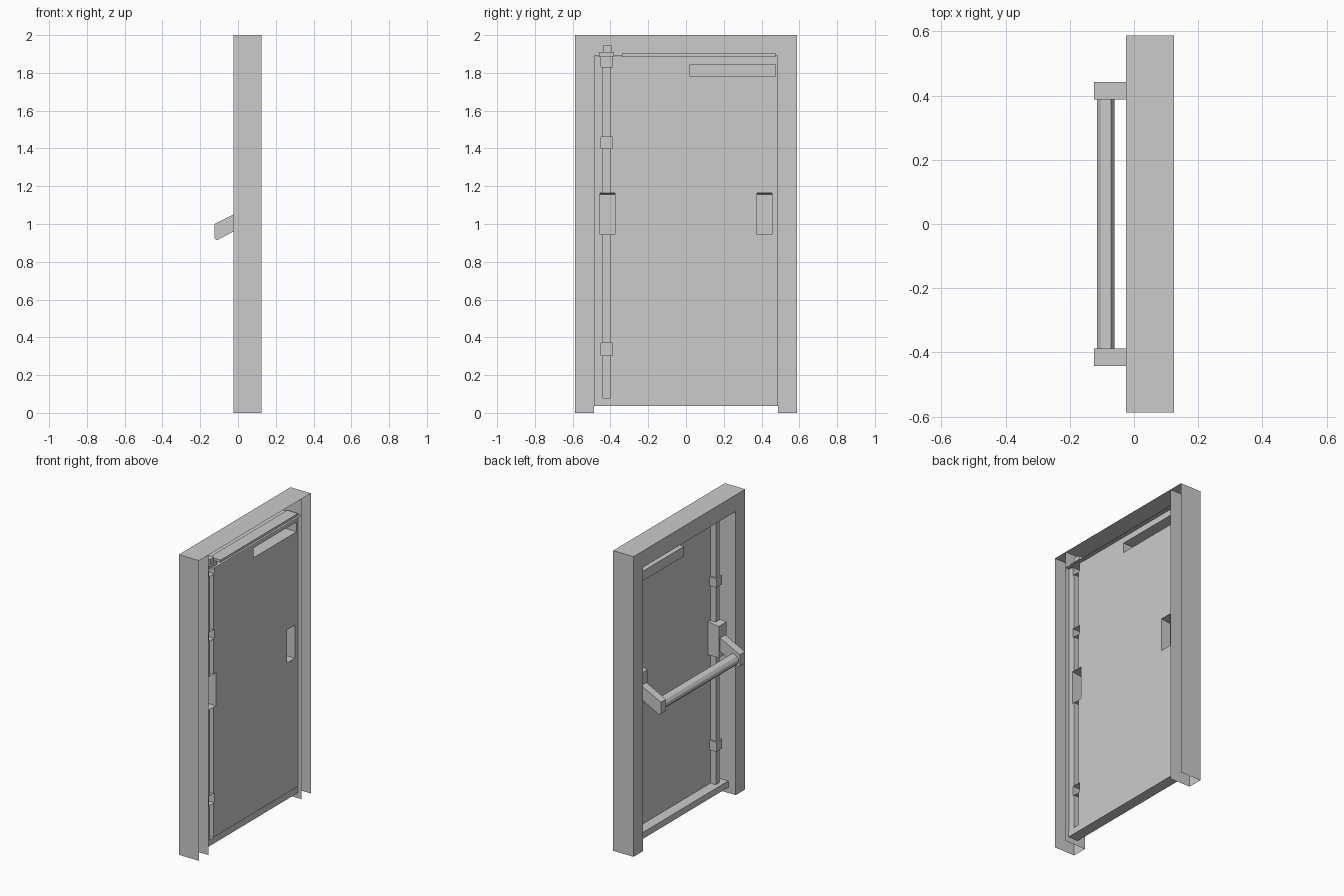
import bpy, bmesh

if "Cube" in bpy.data.objects:
    bpy.data.objects.remove(bpy.data.objects["Cube"])

BACK = 0.10  # plane of the door sheet


def finish(name, bm):
    me = bpy.data.meshes.new(name)
    bm.to_mesh(me)
    bm.free()
    ob = bpy.data.objects.new(name, me)
    bpy.context.collection.objects.link(ob)
    return ob


def box(name, x, y, z, omit=()):
    """Box from ranges; omit drops sides such as '+x' to leave an open shell."""
    bm = bmesh.new()
    bmesh.ops.create_cube(bm, size=1)
    bm.normal_update()
    drop = []
    for f in bm.faces:
        for i, a in enumerate("xyz"):
            if abs(f.normal[i]) > 0.5 and ("+" if f.normal[i] > 0 else "-") + a in omit:
                drop.append(f)
    bmesh.ops.delete(bm, geom=drop, context='FACES')
    for v in bm.verts:
        for i, r in enumerate((x, y, z)):
            v.co[i] = (r[0] + r[1]) / 2 + v.co[i] * (r[1] - r[0])
    return finish(name, bm)


def prism(name, profile, y0, y1, open_last=False):
    """Extrude an x-z profile along y; open_last leaves the closing side open."""
    bm = bmesh.new()
    a = [bm.verts.new((x, y0, z)) for x, z in profile]
    b = [bm.verts.new((x, y1, z)) for x, z in profile]
    n = len(a)
    bm.faces.new(a)
    bm.faces.new(b[::-1])
    for i in range(n - 1 if open_last else n):
        j = (i + 1) % n
        bm.faces.new((a[i], b[i], b[j], a[j]))
    bmesh.ops.recalc_face_normals(bm, faces=bm.faces)
    return finish(name, bm)


# Frame: shells open towards the back
X = (-0.025, 0.125)
for side, y in (("left", (-0.588, -0.488)), ("right", (0.488, 0.588))):
    box("jamb_" + side, X, y, (0, 2), ("+x", "-z"))
box("header", X, (-0.488, 0.488), (1.89, 2), ("+x", "+y", "-y"))

# Raised seat and latch socket on the header
box("header_seat", (0.03, 0.11), (-0.34, 0.475), (1.885, 1.905))
box("latch_base", (0.05, 0.11), (-0.46, -0.38), (1.885, 1.91))
box("latch_bolt", (0.06, 0.10), (-0.44, -0.395), (1.885, 1.944))

# Hollow fittings pressed out of the door sheet
openings = []


def fitting(name, x0, y, z):
    openings.append((y, z))
    return box(name, (x0, BACK), y, z, ("+x",))


ROD = (-0.44, -0.40)
for i, z in enumerate(((0.08, 0.305), (0.37, 0.945), (1.165, 1.40), (1.46, 1.83))):
    fitting(f"lock_rod_{i}", 0.06, ROD, z)
for i, z in enumerate(((0.305, 0.37), (1.40, 1.46), (1.83, 1.887))):
    fitting(f"rod_guide_{i}", 0.05, (-0.45, -0.39), z)
fitting("closer_case", 0.0, (0.02, 0.475), (1.78, 1.845))

# Push bar mounts, sloping arms and bar
mount = [(BACK, 0.945), (0.02, 0.945), (0.02, 1.155), (BACK, 1.165)]
arm = [(0.02, 1.073), (-0.125, 1.0), (-0.125, 0.923), (-0.11, 0.915), (0.02, 0.983)]
for side, s in (("left", -1), ("right", 1)):
    y0, y1 = sorted((s * 0.375, s * 0.455))
    openings.append(((y0, y1), (0.945, 1.165)))
    prism("bar_mount_" + side, mount, y0, y1, True)
    y0, y1 = sorted((s * 0.388, s * 0.442))
    prism("bar_arm_" + side, arm, y0, y1)
bar = [(-0.115, 0.965), (-0.103, 0.983), (-0.072, 0.996), (-0.06, 0.978),
       (-0.06, 0.958), (-0.072, 0.942), (-0.103, 0.929), (-0.115, 0.943)]
prism("push_bar", bar, -0.388, 0.388)

# Door sheet with openings behind each fitting
ys = sorted({-0.488, 0.488} | {v for y, _ in openings for v in y})
zs = sorted({0.08, 1.887} | {v for _, z in openings for v in z})
bm = bmesh.new()
grid = [[bm.verts.new((BACK, y, z)) for z in zs] for y in ys]
for i in range(len(ys) - 1):
    for j in range(len(zs) - 1):
        cy, cz = (ys[i] + ys[i + 1]) / 2, (zs[j] + zs[j + 1]) / 2
        if not any(y[0] < cy < y[1] and z[0] < cz < z[1] for y, z in openings):
            bm.faces.new((grid[i][j], grid[i + 1][j], grid[i + 1][j + 1], grid[i][j + 1]))
bmesh.ops.delete(bm, geom=[v for v in bm.verts if not v.link_faces], context='VERTS')
finish("door_sheet", bm)

# Bottom rail
box("bottom_rail", (0.03, 0.102), (-0.488, 0.488), (0.037, 0.08))
